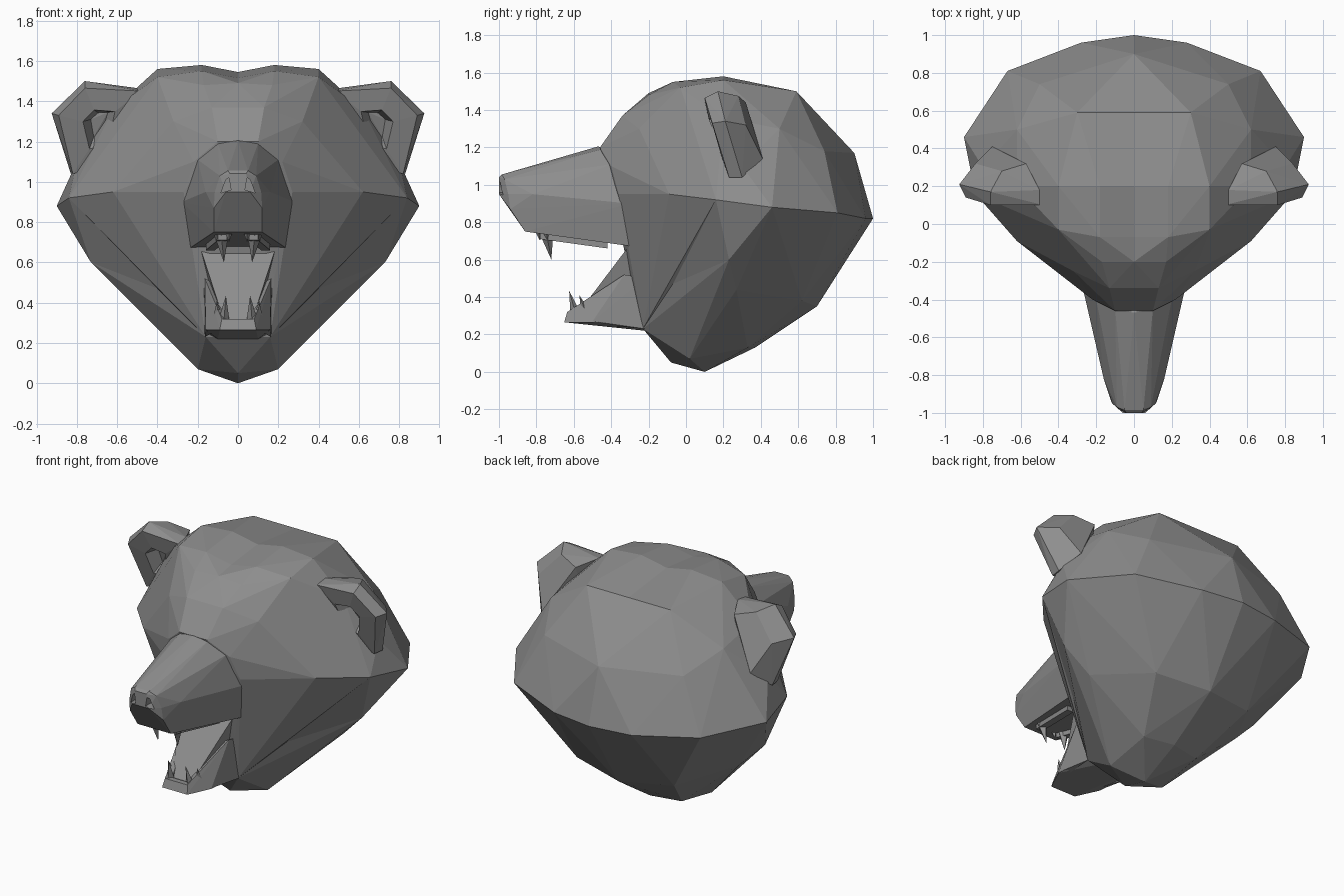
import bpy, bmesh
from mathutils import Vector
from mathutils.bvhtree import BVHTree

fur = bpy.data.materials.new("dark_grey")
fur.diffuse_color = (0.27, 0.27, 0.27, 1)


def both(pts):
    return list(pts) + [(-x, y, z) for x, y, z in pts if x > 0]


def hull_bm(pts):
    bm = bmesh.new()
    for p in set(pts):
        bm.verts.new(p)
    bmesh.ops.convex_hull(bm, input=bm.verts[:])
    bmesh.ops.delete(bm, geom=[v for v in bm.verts if not v.link_faces], context='VERTS')
    bmesh.ops.dissolve_limit(bm, angle_limit=0.02, verts=bm.verts[:], edges=bm.edges[:])
    bmesh.ops.recalc_face_normals(bm, faces=bm.faces[:])
    return bm


def finish(bm, name):
    me = bpy.data.meshes.new(name)
    bm.to_mesh(me)
    bm.free()
    me.materials.append(fur)
    ob = bpy.data.objects.new(name, me)
    bpy.context.collection.objects.link(ob)
    return ob


def hull(name, pts):
    return finish(hull_bm(pts), name)


def pair(name, pts):
    for s, side in ((1, "right"), (-1, "left")):
        hull(f"{name}_{side}", [(s * x, y, z) for x, y, z in pts])


def tooth(name, base, tip, r):
    b = Vector(base)
    pts = [tuple(b + Vector(d) * r) for d in ((1, 0, 0), (0, 1, 0), (-1, 0, 0), (0, -1, 0))]
    pair(name, pts + [tip])


# Skull: faceted mass with a shallow groove along the crown
skull = hull_bm(both([
    (0.18, 0.2, 1.58), (0.18, -0.07, 1.55), (0.4, 0.2, 1.56), (0.4, -0.03, 1.52),
    (0, -0.2, 1.49), (0.17, -0.2, 1.48), (0.13, -0.34, 1.37), (0.32, -0.25, 1.3),
    (0.1, -0.46, 1.2), (0.22, -0.4, 1.1), (0.27, -0.36, 0.95), (0.29, -0.3, 0.8),
    (0.3, 0.59, 1.5), (0.62, 0.5, 1.3), (0, 0.9, 1.17), (0.5, 0.74, 1.18),
    (0, 1.0, 0.82), (0.28, 0.96, 0.82), (0.67, 0.81, 0.85), (0.9, 0.46, 0.88),
    (0.84, 0.16, 0.92), (0.62, -0.09, 0.95), (0.8, 0.3, 1.1), (0.62, 0.2, 1.36),
    (0.73, 0.23, 0.6), (0.57, 0.27, 0.44), (0, 0.7, 0.35),
    (0.35, 0.62, 0.38), (0, 0.37, 0.13), (0.2, 0.33, 0.13), (0.2, 0.02, 0.07),
    (0, 0.1, 0), (0, -0.08, 0.05), (0.16, -0.23, 0.23), (0.18, -0.29, 0.52), (0.24, -0.29, 0.67)]))
bmesh.ops.bisect_plane(skull, geom=skull.verts[:] + skull.edges[:] + skull.faces[:],
                       plane_co=(0, 0, 0), plane_no=(1, 0, 0))
for v in skull.verts:
    if abs(v.co.x) < 1e-4 and v.co.z > 1.52:
        v.co.z -= 0.035

# Hollow below each cheek
for s in (1, -1):
    hollow = Vector((s * 0.4, -0.07, 0.47))
    skull.faces.ensure_lookup_table()
    hit = BVHTree.FromBMesh(skull).ray_cast(Vector((s * 1.4, -1.27, 0.47)), Vector((-s, 1.2, 0)))
    normal = hit[1]
    face = min(skull.faces, key=lambda f: (f.normal - normal).length)
    poked = bmesh.ops.poke(skull, faces=[face])
    poked["verts"][0].co = hollow
    skull.normal_update()
finish(skull, "skull")

# Muzzle, tapering to the nose
muzzle = hull("muzzle", both([
    (0, -0.47, 1.205), (0.1, -0.45, 1.19), (0.2, -0.4, 1.11), (0.28, -0.3, 0.9), (0.24, -0.28, 0.67),
    (0.06, -0.83, 1.09), (0.12, -0.82, 1.05), (0.16, -0.82, 0.95), (0.12, -0.86, 0.75),
    (0.05, -0.985, 1.055), (0.09, -0.97, 1.03), (0.115, -0.95, 0.95),
    (0.04, -1.0, 1.04), (0.06, -1.0, 0.95), (0.12, -0.94, 0.87), (0.1, -0.1, 1.1), (0.2, -0.1, 0.7)]))

# Nostrils cut into the nose
cut = bmesh.new()
for s in (1, -1):
    b = hull_bm([(s * x, y, z) for y in (-1.1, -0.94)
                 for x, z in ((0.035, 0.96), (0.045, 1.02), (0.085, 0.945), (0.06, 1.01))])
    tmp = bpy.data.meshes.new("nostril_tmp")
    b.to_mesh(tmp)
    b.free()
    cut.from_mesh(tmp)
    bpy.data.meshes.remove(tmp)
cutter = finish(cut, "nostril_cutter")
cutter.hide_render = True
mod = muzzle.modifiers.new("nostrils", 'BOOLEAN')
mod.operation = 'DIFFERENCE'
mod.object = cutter
deps = bpy.context.evaluated_depsgraph_get()
cut_mesh = bpy.data.meshes.new_from_object(muzzle.evaluated_get(deps))
muzzle.modifiers.clear()
muzzle.data = cut_mesh
bpy.data.objects.remove(cutter)

# Upper gums
pair("upper_gum", [(x, y, z) for x0, y, zb in ((0.08, -0.78, 0.71), (0.14, -0.42, 0.66))
                   for x in (x0 - 0.025, x0 + 0.02) for z in (zb, 0.78)])

# Lower jaw: floor, tongue slope, raised sides and front lip
hull("jaw_floor", both([(0.09, -0.65, 0.265), (0.16, -0.5, 0.265), (0.1, -0.22, 0.22), (0.16, -0.2, 0.25),
                        (0.09, -0.63, 0.3), (0.15, -0.48, 0.31), (0.16, -0.2, 0.35)]))
hull("tongue", both([(0.07, -0.58, 0.31), (0.09, -0.5, 0.36), (0.13, -0.35, 0.5), (0.19, -0.3, 0.68),
                     (0.1, -0.2, 0.3), (0.19, -0.15, 0.68)]))
pair("jaw_side", [(0.09, -0.65, 0.27), (0.08, -0.635, 0.32), (0.055, -0.6, 0.32), (0.16, -0.5, 0.27),
                  (0.165, -0.33, 0.52), (0.125, -0.33, 0.5), (0.165, -0.22, 0.23), (0.17, -0.22, 0.5),
                  (0.12, -0.22, 0.3), (0.1, -0.5, 0.3)])
hull("jaw_front", both([(0.09, -0.65, 0.27), (0.08, -0.635, 0.32), (0.08, -0.6, 0.32), (0.09, -0.58, 0.27)]))

# Teeth
tooth("upper_canine", (0.085, -0.75, 0.76), (0.07, -0.72, 0.6), 0.042)
tooth("upper_front_tooth", (0.045, -0.79, 0.76), (0.045, -0.78, 0.7), 0.022)
tooth("lower_canine", (0.07, -0.59, 0.31), (0.06, -0.625, 0.435), 0.028)
tooth("lower_side_tooth", (0.1, -0.54, 0.33), (0.105, -0.57, 0.41), 0.022)

# Ears: faceted shells with a hollow front
for s, side in ((1, "right"), (-1, "left")):
    ear = hull_bm([(s * x, y, z) for x, y, z in (
        (0.48, 0.1, 1.45), (0.76, 0.1, 1.465), (0.89, 0.14, 1.33), (0.82, 0.23, 1.04), (0.55, 0.22, 1.1),
        (0.5, 0.18, 1.465), (0.76, 0.17, 1.5), (0.925, 0.21, 1.34), (0.83, 0.3, 1.04),
        (0.57, 0.32, 1.44), (0.7, 0.28, 1.475), (0.84, 0.32, 1.32), (0.75, 0.41, 1.14))])
    faces = [f for f in ear.faces if f.normal.y < -0.85]
    for width, depth in ((0.11, 0), (0.03, -0.08)):
        bmesh.ops.inset_region(ear, faces=faces, thickness=width, depth=depth, use_even_offset=True)
    finish(ear, "ear_" + side)
